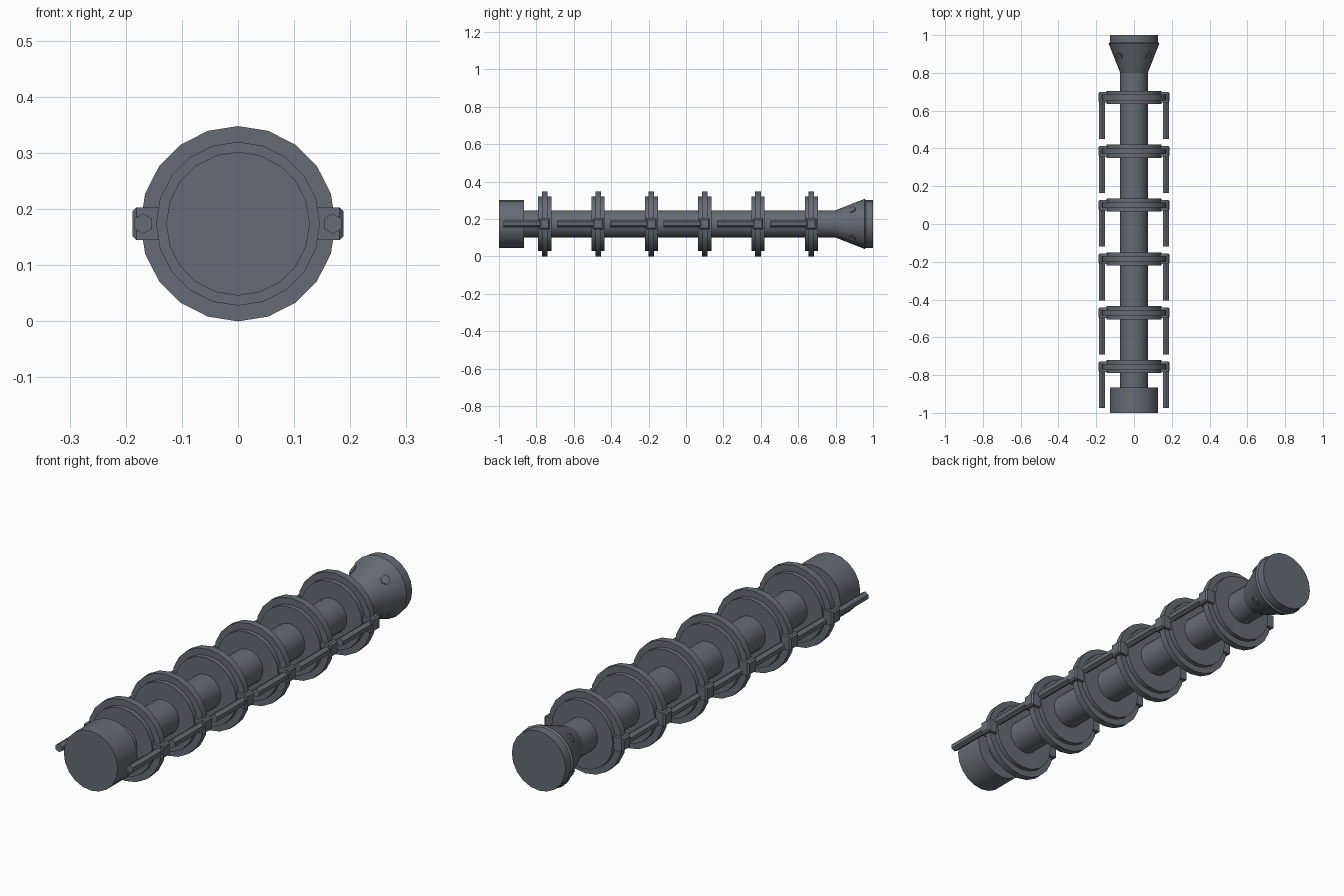
import bpy, bmesh, math
from mathutils import Vector

if "Cube" in bpy.data.objects:
    bpy.data.objects.remove(bpy.data.objects["Cube"])

CZ = 0.174      # height of the long axis
SIDES = 20

# Dark blue-grey metal
metal = bpy.data.materials.new("dark_metal")
metal.diffuse_color = (0.135, 0.148, 0.17, 1)
metal.use_nodes = True
metal.node_tree.nodes["Principled BSDF"].inputs["Base Color"].default_value = metal.diffuse_color


def finish(name, bm):
    bmesh.ops.recalc_face_normals(bm, faces=bm.faces)
    mesh = bpy.data.meshes.new(name)
    bm.to_mesh(mesh)
    bm.free()
    mesh.materials.append(metal)
    ob = bpy.data.objects.new(name, mesh)
    bpy.context.collection.objects.link(ob)
    bpy.ops.object.select_all(action='DESELECT')
    ob.select_set(True)
    bpy.context.view_layer.objects.active = ob
    bpy.ops.object.shade_smooth_by_angle(angle=math.radians(30))
    return ob


def lathe(name, profile, sides=SIDES, x=0.0, z=CZ):
    """Solid of revolution about y from (radius, y) pairs, capped at both ends."""
    bm = bmesh.new()
    rings = []
    for r, y in profile:
        rings.append([bm.verts.new((x + r * math.sin(math.tau * i / sides), y,
                                    z + r * math.cos(math.tau * i / sides)))
                      for i in range(sides)])
    for a, b in zip(rings, rings[1:]):
        for i in range(sides):
            j = (i + 1) % sides
            bm.faces.new((a[i], a[j], b[j], b[i]))
    bm.faces.new(rings[0])
    bm.faces.new(rings[-1])
    return finish(name, bm)


def clamp(name, x, y):
    """Block with its outer edges chamfered."""
    bm = bmesh.new()
    bmesh.ops.create_cube(bm, size=1)
    s = 1 if x > 0 else -1
    for v in bm.verts:
        v.co = Vector((x + v.co.x * 0.048, y + v.co.y * 0.056, CZ + v.co.z * 0.058))
    outer = [e for e in bm.edges if all(s * v.co.x > s * x for v in e.verts)]
    bmesh.ops.bevel(bm, geom=outer, offset=0.007, segments=1, affect='EDGES')
    return finish(name, bm)


# Central shaft, front cap and flared rear end
lathe("shaft", [(0.073, -0.87), (0.073, 0.81)])
lathe("front_cap", [(0.128, -1.0), (0.128, -0.865)])
lathe("rear_flare", [(0.073, 0.8), (0.134, 0.955), (0.128, 0.962), (0.128, 1.0)])

# Four slanted hexagonal bolts crossing the flare, heads just proud of its surface
for k in range(4):
    a = math.radians(45 + 90 * k)
    out = Vector((math.cos(a), 0, math.sin(a)))
    bolt = lathe("flare_bolt", [(0.02, 0), (0.02, 0.216)], 6, 0, 0)
    bolt.rotation_mode = 'QUATERNION'
    bolt.rotation_quaternion = (out * -0.9 + Vector((0, 0.436, 0))).to_track_quat('Y', 'Z')
    bolt.location = out * 0.112 + Vector((0, 0.888, CZ))

# Six stepped discs, each with a clamp and a hexagonal rod on both sides
for i in range(6):
    y = 0.67 - 0.285 * i
    lathe("disc", [(0.146, y - 0.035), (0.146, y - 0.015), (0.174, y - 0.015),
                   (0.174, y + 0.015), (0.146, y + 0.015), (0.146, y + 0.035)])
    for s in (-1, 1):
        clamp("rod_clamp", s * 0.164, y)
        lathe("side_rod", [(0.018, y - 0.22), (0.018, y + 0.02)], 6, s * 0.169)
